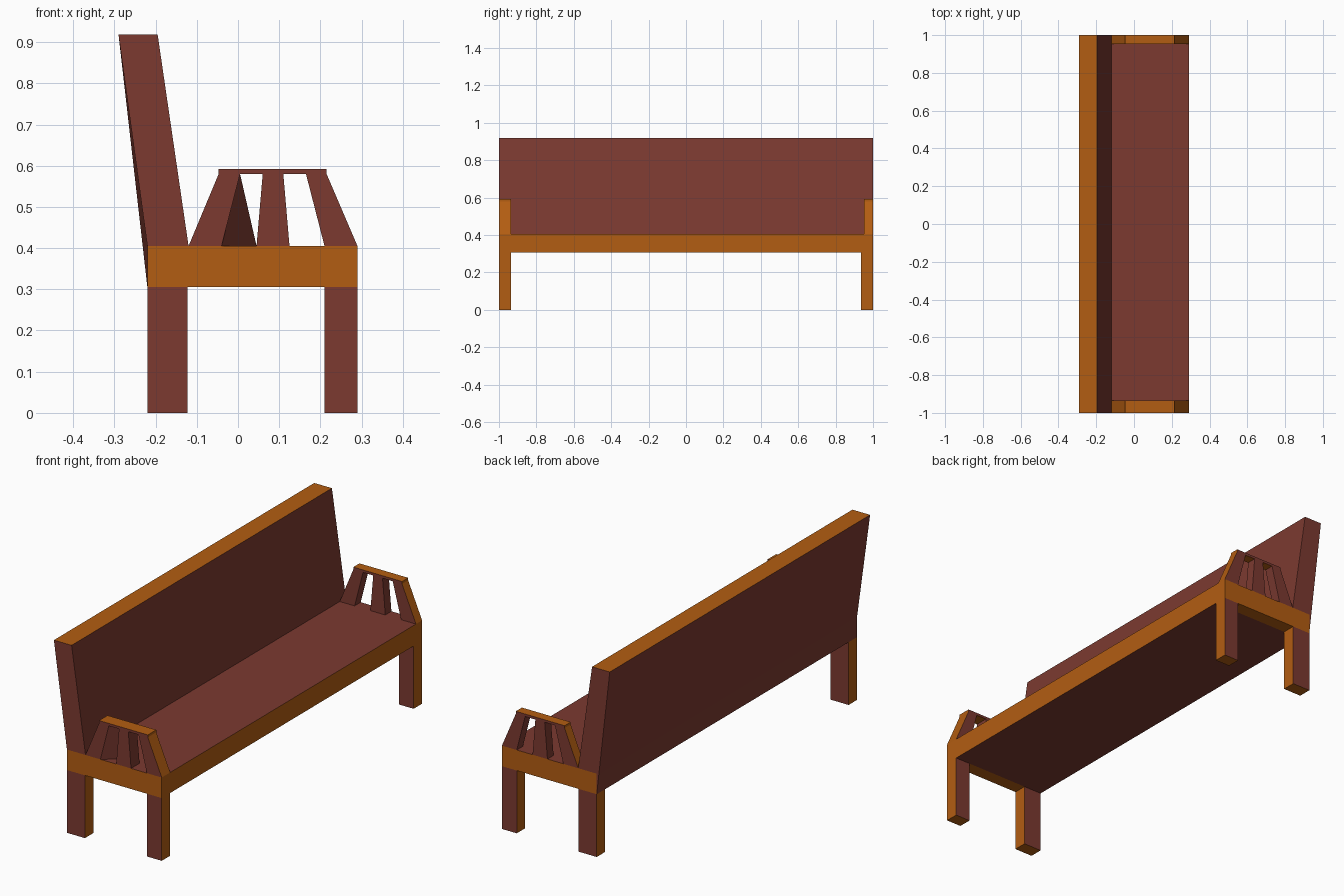
import bpy, bmesh

if "Cube" in bpy.data.objects:
    bpy.data.objects.remove(bpy.data.objects["Cube"])


def material(name, color):
    m = bpy.data.materials.new(name)
    m.diffuse_color = color
    m.use_nodes = True
    m.node_tree.nodes["Principled BSDF"].inputs["Base Color"].default_value = m.diffuse_color
    return m


BROWN = material("brown", (0.20, 0.042, 0.030, 1))
ORANGE = material("orange", (0.45, 0.11, 0.006, 1))


def prism(name, prof, y0, y1, orange, prof_end=None):
    """Join an xz profile at y0 to one at y1; faces passing orange(normal) are orange."""
    bm = bmesh.new()
    a = [bm.verts.new((x, y0, z)) for x, z in prof]
    b = [bm.verts.new((x, y1, z)) for x, z in (prof_end or prof)]
    n = len(a)
    bm.faces.new(a)
    bm.faces.new(b[::-1])
    for i in range(n):
        j = (i + 1) % n
        bm.faces.new((a[i], b[i], b[j], a[j]))
    bmesh.ops.recalc_face_normals(bm, faces=bm.faces)
    bm.normal_update()
    for f in bm.faces:
        f.material_index = 1 if orange(f.normal) else 0
    me = bpy.data.meshes.new(name)
    bm.to_mesh(me)
    bm.free()
    me.materials.append(BROWN)
    me.materials.append(ORANGE)
    ob = bpy.data.objects.new(name, me)
    bpy.context.collection.objects.link(ob)
    return ob


def rect(x0, x1, z0, z1):
    return [(x0, z0), (x1, z0), (x1, z1), (x0, z1)]


LOW, TOP = 0.305, 0.405
BACK, FRONT = -0.22, 0.29

# Seat slab between the end frames
prism("seat", rect(BACK, FRONT, LOW, TOP), -0.935, 0.935, lambda n: n.x > 0.5)

# Leaning backrest: kinked at one end, straight down to the seat base at the other
upper = [(-0.29, 0.918), (-0.195, 0.918), (-0.12, TOP), (BACK, TOP)]
prism("backrest", [(BACK, LOW), (BACK, TOP)] + upper, -1, 1,
      lambda n: n.z > 0.5,
      [(BACK, LOW), (-0.2314, TOP)] + upper)

# Armrest slats: bottom left, bottom right, top right, top left
RAIL = 0.58
inner_slat = [(-0.12, TOP), (-0.04, TOP), (0.005, RAIL), (-0.047, RAIL)]
inner_wide = [(-0.12, TOP), (0.045, TOP), (0.005, RAIL), (-0.047, RAIL)]
mid_slat = [(0.045, TOP), (0.125, TOP), (0.11, RAIL), (0.06, RAIL)]
front_slat = [(0.21, TOP), (FRONT, TOP), (0.215, RAIL), (0.165, RAIL)]

for side, y0, y1, arm0, arm1 in (("left", -1, -0.935, -1, -0.935),
                                 ("right", 0.935, 1, 0.953, 1)):
    # End frame and legs
    prism(side + "_end_frame", rect(BACK, FRONT, LOW, TOP), y0, y1,
          lambda n: n.x > -0.5 and n.z < 0.5)
    for part, x0, x1 in (("back_leg", BACK, -0.123), ("front_leg", 0.21, FRONT)):
        prism(side + "_" + part, rect(x0, x1, 0, LOW), y0, y1,
              lambda n: abs(n.y) < 0.5)
    # Armrest
    prism(side + "_arm_back_slat", inner_slat, arm0, arm1, lambda n: n.x < -0.5,
          inner_wide if side == "left" else None)
    prism(side + "_arm_middle_slat", mid_slat, arm0, arm1, lambda n: False)
    prism(side + "_arm_front_slat", front_slat, arm0, arm1, lambda n: n.x > 0.5)
    prism(side + "_arm_rail", rect(-0.047, 0.215, RAIL, 0.592), arm0, arm1,
          lambda n: abs(n.y) < 0.5)
